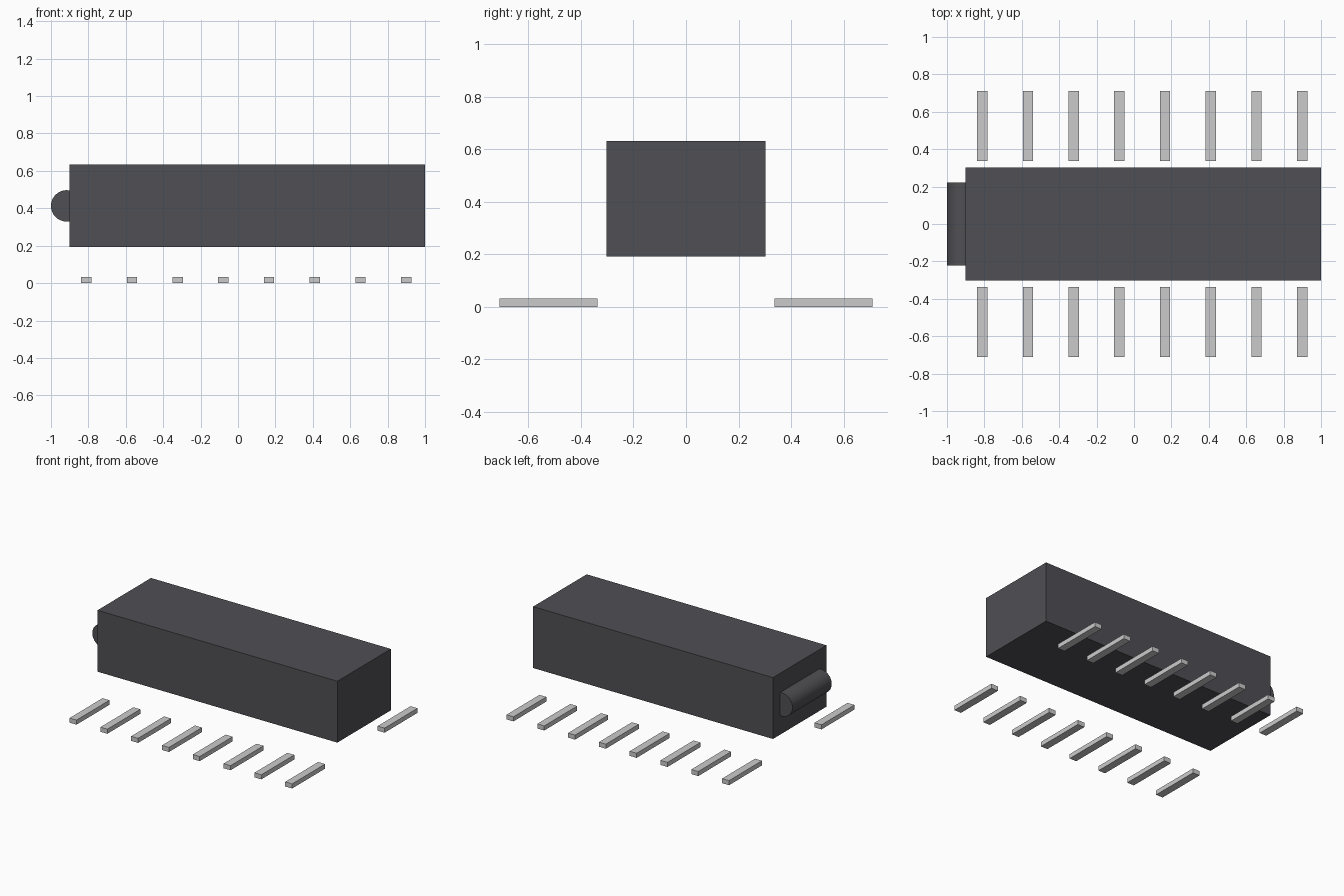
import bpy
import math

if "Cube" in bpy.data.objects:
    bpy.data.objects.remove(bpy.data.objects["Cube"])

dark = bpy.data.materials.new("dark_plastic")
dark.diffuse_color = (0.08, 0.08, 0.09, 1)
dark.use_nodes = True
dark.node_tree.nodes["Principled BSDF"].inputs["Base Color"].default_value = dark.diffuse_color


def box(name, x, y, z):
    """Box from (min, max) ranges on each axis."""
    ranges = (x, y, z)
    bpy.ops.mesh.primitive_cube_add(size=1)
    ob = bpy.context.object
    ob.name = name
    for v in ob.data.vertices:
        v.co = [(a + b) / 2 + c * (b - a) for c, (a, b) in zip(v.co, ranges)]
    return ob


# Chip body
body = box("chip_body", (-0.902, 1.0), (-0.303, 0.303), (0.193, 0.633))
body.data.materials.append(dark)

# Rounded orientation key on the left end, lying along y
bpy.ops.mesh.primitive_cylinder_add(vertices=32, radius=0.084, depth=0.444,
                                    location=(-0.916, 0, 0.413),
                                    rotation=(math.pi / 2, 0, 0))
key = bpy.context.object
key.name = "end_key"
key.data.materials.append(dark)
bpy.ops.object.shade_smooth_by_angle(angle=math.radians(30))

# Two rows of eight flat pins
for side, label in ((-1, "front"), (1, "back")):
    for i in range(8):
        cx = -0.811 + i * 0.2443
        y = sorted((side * 0.337, side * 0.71))
        box(f"{label}_pin_{i + 1}", (cx - 0.0275, cx + 0.0275), y, (0, 0.033))
